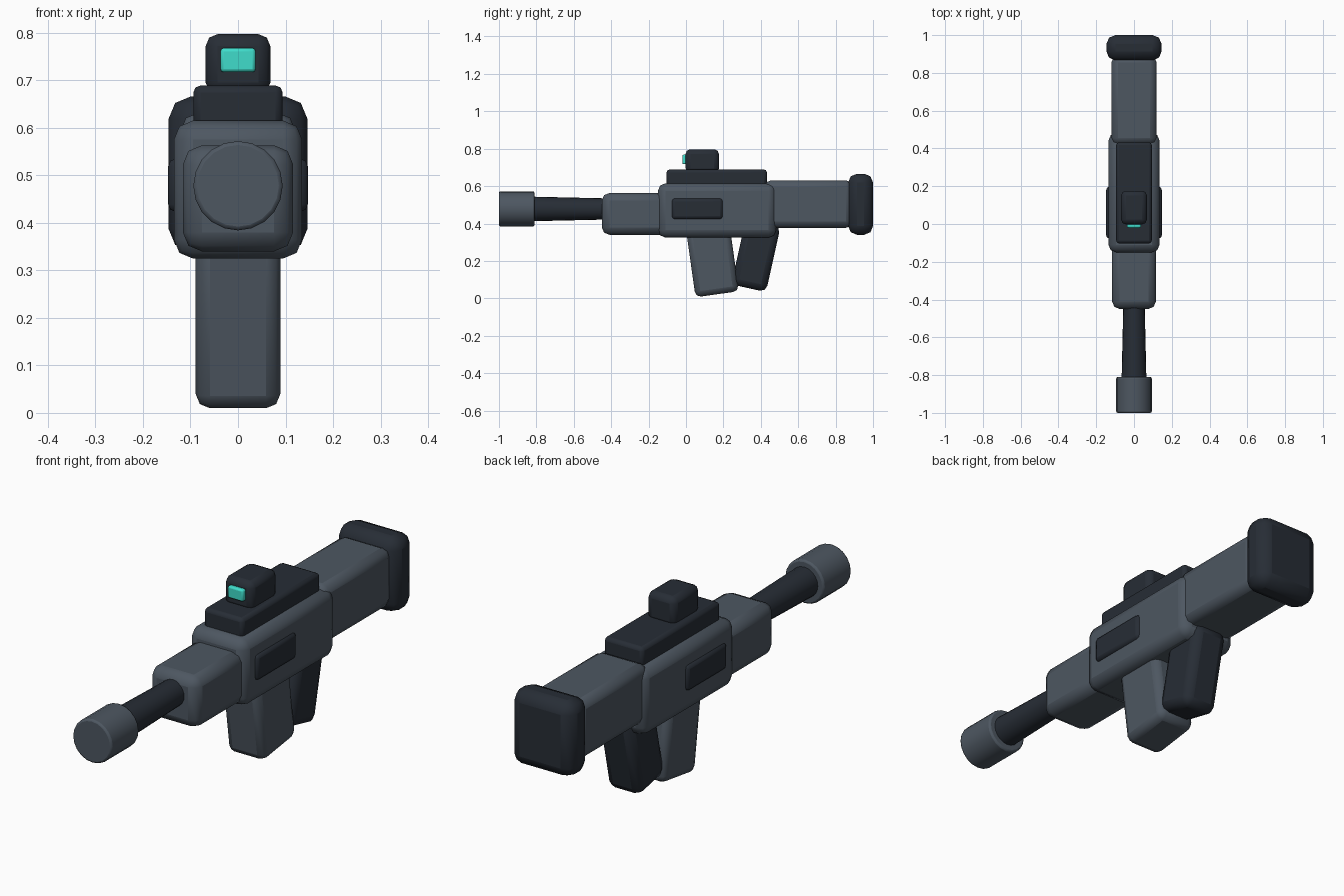
import bpy
from math import radians

if "Cube" in bpy.data.objects:
    bpy.data.objects.remove(bpy.data.objects["Cube"])


def material(name, rgb):
    m = bpy.data.materials.new(name)
    m.diffuse_color = (*rgb, 1)
    m.use_nodes = True
    m.node_tree.nodes["Principled BSDF"].inputs["Base Color"].default_value = m.diffuse_color
    return m


GREY = material("slate_grey", (0.075, 0.095, 0.12))
DARK = material("dark_slate", (0.02, 0.026, 0.036))
TEAL = material("teal_glow", (0.05, 0.72, 0.6))


def finish(ob, name, mat, bevel, segments=2):
    ob.name = name
    ob.data.materials.append(mat)
    mod = ob.modifiers.new("bevel", 'BEVEL')
    mod.width = bevel
    mod.segments = segments
    mod.limit_method = 'ANGLE'
    mod.angle_limit = radians(40)
    bpy.ops.object.shade_smooth_by_angle(angle=radians(30))
    return ob


def box(name, x, y, z, mat, bevel, tilt=0):
    """Rounded box from (min, max) ranges, optionally tilted about its centre."""
    ranges = (x, y, z)
    bpy.ops.mesh.primitive_cube_add(size=1, location=[(a + b) / 2 for a, b in ranges])
    ob = bpy.context.object
    ob.scale = [b - a for a, b in ranges]
    bpy.ops.object.transform_apply(location=False, rotation=False, scale=True)
    ob.rotation_euler.x = radians(tilt)
    return finish(ob, name, mat, bevel)


def tube(name, y0, y1, r0, r1, mat, bevel):
    """Round part along y, radius r0 at y0 and r1 at y1."""
    bpy.ops.mesh.primitive_cone_add(vertices=20, radius1=r1, radius2=r0, depth=y1 - y0,
                                    location=(0, (y0 + y1) / 2, 0.478),
                                    rotation=(radians(90), 0, 0))
    return finish(bpy.context.object, name, mat, bevel)


def sym(h):
    return (-h, h)


# Main housing, front guard and stock
box("receiver", sym(0.135), (-0.15, 0.482), (0.325, 0.615), GREY, 0.04)
box("handguard", sym(0.116), (-0.45, -0.10), (0.34, 0.563), GREY, 0.04)
box("stock", sym(0.12), (0.42, 0.89), (0.377, 0.631), GREY, 0.035)
box("butt_pad", sym(0.146), (0.867, 1.0), (0.34, 0.666), DARK, 0.047)

# Barrel and muzzle
tube("barrel", -0.84, -0.40, 0.066, 0.056, DARK, 0.003)
tube("muzzle", -1.0, -0.81, 0.094, 0.094, GREY, 0.008)

# Rail and sight on top
box("top_rail", sym(0.094), (-0.103, 0.432), (0.60, 0.689), DARK, 0.015)
box("sight", sym(0.068), (-0.002, 0.176), (0.67, 0.797), DARK, 0.025)
box("sight_lens", sym(0.037), (-0.02, 0.02), (0.717, 0.768), TEAL, 0.007)

# Side panels
for side, s in (("left", -1), ("right", 1)):
    box(side + "_panel", sorted((s * 0.115, s * 0.147)), (-0.077, 0.197),
        (0.423, 0.535), DARK, 0.016)

# Magazine and rear grip, leaning toward each other
box("magazine", sym(0.089), (0.022, 0.256), (0.02, 0.42), GREY, 0.03, tilt=8)
box("grip", sym(0.08), (0.279, 0.469), (0.05, 0.41), DARK, 0.035, tilt=-12.5)
